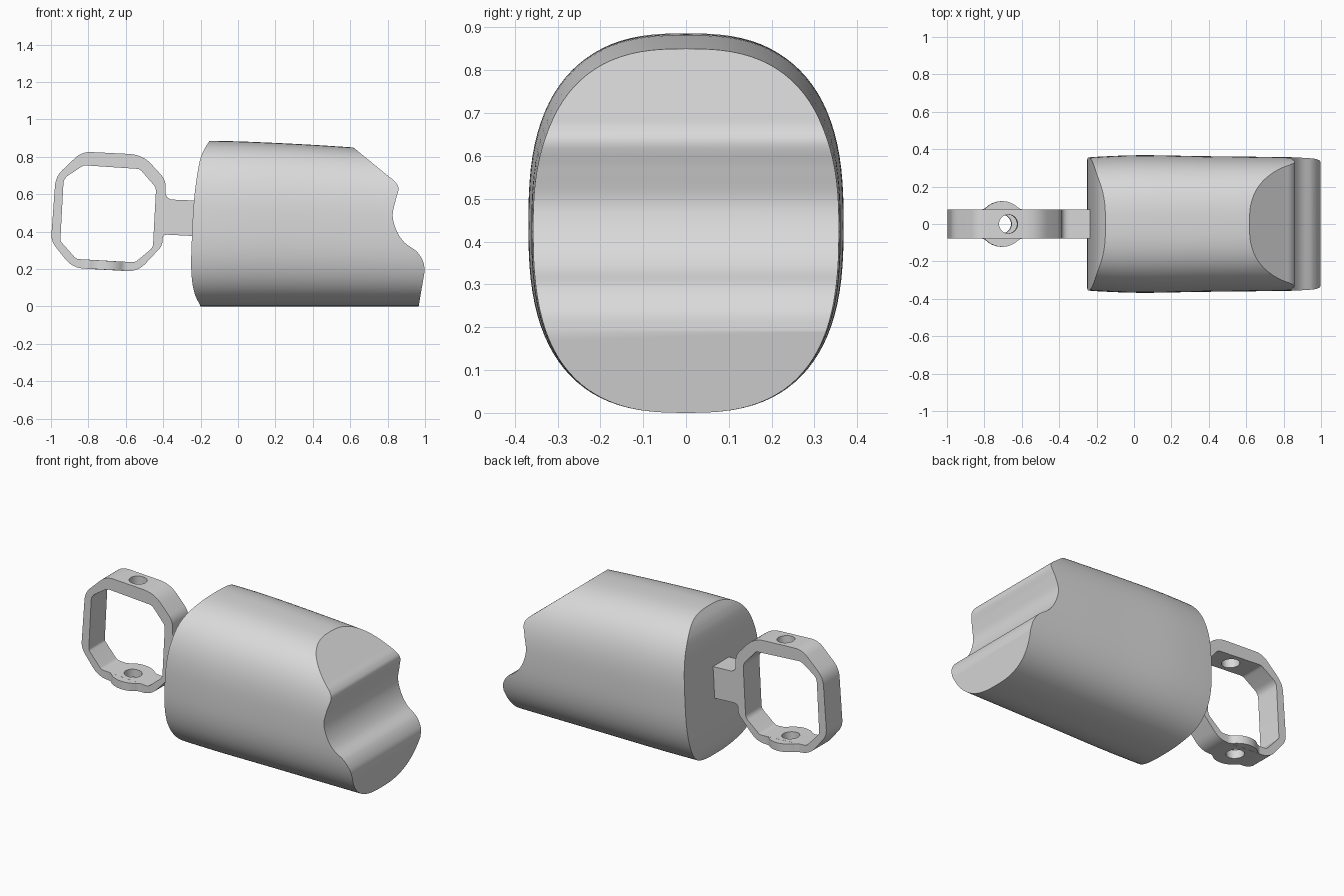
import bpy, bmesh
from math import sin, cos, pi, radians, atan2, copysign
from mathutils import Matrix, Vector

if "Cube" in bpy.data.objects:
    bpy.data.objects.remove(bpy.data.objects["Cube"], do_unlink=True)

grey = bpy.data.materials.new("plain grey")
grey.use_nodes = True
grey.diffuse_color = (0.7, 0.7, 0.7, 1)
grey.node_tree.nodes["Principled BSDF"].inputs["Base Color"].default_value = (0.7, 0.7, 0.7, 1)

SIDE = Matrix.Rotation(radians(90), 4, 'X')  # profile plane XY becomes XZ


def make_object(name, bm):
    bmesh.ops.recalc_face_normals(bm, faces=bm.faces)
    mesh = bpy.data.meshes.new(name)
    bm.to_mesh(mesh)
    bm.free()
    mesh.materials.append(grey)
    obj = bpy.data.objects.new(name, mesh)
    bpy.context.collection.objects.link(obj)
    return obj


def prism(name, outline, half, matrix):
    """Extrude a flat outline by half to both sides, then place it."""
    bm = bmesh.new()
    face = bm.faces.new([bm.verts.new((p[0], p[1], -half)) for p in outline])
    new = bmesh.ops.extrude_face_region(bm, geom=[face])["geom"]
    bmesh.ops.translate(bm, vec=(0, 0, 2 * half),
                        verts=[v for v in new if isinstance(v, bmesh.types.BMVert)])
    bm.transform(matrix)
    return make_object(name, bm)


def combine(obj, tool, operation):
    mod = obj.modifiers.new(operation, 'BOOLEAN')
    mod.object, mod.operation, mod.solver = tool, operation, 'EXACT'
    bpy.context.view_layer.update()
    bpy.context.view_layer.objects.active = obj
    bpy.ops.object.modifier_apply(modifier=mod.name)
    bpy.data.objects.remove(tool, do_unlink=True)


def smooth(obj, angle):
    obj.data.shade_smooth()
    obj.data.set_sharp_from_angle(angle=radians(angle))


def rounded(corners, steps=6):
    """Round each corner (x, z, cut length) with a small curve."""
    out = []
    for i, (x, z, cut) in enumerate(corners):
        p = Vector((x, z))
        if cut == 0:
            out.append(p)
            continue
        a = Vector(corners[i - 1][:2]) - p
        b = Vector(corners[(i + 1) % len(corners)][:2]) - p
        a, b = a.normalized() * cut, b.normalized() * cut
        for k in range(steps + 1):
            t = k / steps
            out.append(p + a * (1 - t) ** 2 + b * t ** 2)
    return out


def spline(points, steps=6):
    """Smooth curve through the points."""
    pts = [Vector(p) for p in points]
    pts = [2 * pts[0] - pts[1]] + pts + [2 * pts[-1] - pts[-2]]
    out = []
    for a, b, c, d in zip(pts, pts[1:], pts[2:], pts[3:]):
        for k in range(steps):
            t = k / steps
            out.append(0.5 * (2 * b + (c - a) * t + (2 * a - 5 * b + 4 * c - d) * t * t
                              + (3 * b - a - 3 * c + d) * t ** 3))
    return out + [pts[-2]]


# Body: soft squircle sections lofted along x (x, half width, top height)
stations = spline([(-0.3, 0.352, 0.888), (-0.15, 0.362, 0.886), (0.05, 0.368, 0.881),
                   (0.35, 0.363, 0.867), (0.62, 0.360, 0.850), (1.05, 0.354, 0.82)], 4)
bm = bmesh.new()
COUNT, POWER = 96, 2 / 2.65
rings = []
for x, wide, top in stations:
    ring = []
    for k in range(COUNT):
        c, s = cos(2 * pi * k / COUNT), sin(2 * pi * k / COUNT)
        ring.append(bm.verts.new((x, wide * copysign(abs(c) ** POWER, c),
                                  top / 2 * (1 + copysign(abs(s) ** POWER, s)))))
    rings.append(ring)
for r, q in zip(rings, rings[1:]):
    for k in range(COUNT):
        j = (k + 1) % COUNT
        bm.faces.new((r[k], r[j], q[j], q[k]))
bm.faces.new(rings[0])
bm.faces.new(rings[-1])
body = make_object("body", bm)

# Side silhouette: bowed rear face, sloped and scooped front end
rear = spline([(-0.2, 0), (-0.235, 0.08), (-0.25, 0.2), (-0.246, 0.38),
               (-0.235, 0.57), (-0.212, 0.74), (-0.19, 0.82), (-0.15, 0.89)])
nose = spline([(0.80, 0.70), (0.84, 0.667), (0.858, 0.63), (0.842, 0.565), (0.827, 0.485),
               (0.848, 0.405), (0.89, 0.342), (0.955, 0.294), (0.99, 0.24), (0.998, 0.19)])
outline = ([(-0.203, -0.05)] + rear + [(-0.12, 0.95), (0.495, 0.95), (0.617, 0.85)]
           + nose + [(0.966, 0), (0.958, -0.05)])
combine(body, prism("silhouette", outline, 0.6, SIDE), 'INTERSECT')
smooth(body, 25)

# Handle: eight-sided loop with a short tab into the body
loop = rounded([(-1.0, 0.35, 0.04), (-0.975, 0.695, 0.05), (-0.835, 0.828, 0.05),
                (-0.51, 0.812, 0.07), (-0.385, 0.675, 0.04), (-0.39, 0.573, 0.045),
                (-0.2, 0.565, 0), (-0.2, 0.375, 0), (-0.402, 0.385, 0.025),
                (-0.405, 0.325, 0.025), (-0.535, 0.186, 0.06), (-0.885, 0.206, 0.06)])
opening = rounded([(-0.95, 0.35, 0.01), (-0.932, 0.685, 0.03), (-0.825, 0.755, 0.015),
                   (-0.525, 0.735, 0.015), (-0.438, 0.635, 0.02), (-0.455, 0.315, 0.02),
                   (-0.55, 0.236, 0.015), (-0.865, 0.254, 0.015)])
HALF = 0.077
handle = prism("handle", loop, HALF, SIDE)
combine(handle, prism("opening", opening, 0.3, SIDE), 'DIFFERENCE')

# Round boss on the lower bar, blended into the bar edges
R, F = 0.122, 0.05
reach = ((R + F) ** 2 - (HALF + F) ** 2) ** 0.5
lean = atan2(HALF + F, reach)
quarter = [(reach - F * sin(t), HALF + F - F * cos(t))
           for t in [k / 6 * (pi / 2 - lean) for k in range(7)]]
arc = [(R * cos(t), R * sin(t)) for t in [lean + (pi / 2 - lean) * k / 10 for k in range(1, 11)]]
upper = quarter + arc
upper += [(-x, y) for x, y in reversed(upper[:-1])]
boss_shape = upper + [(x, -y) for x, y in reversed(upper)]
tilt = Matrix.Rotation(radians(3.3), 4, 'Y')
boss = prism("boss", boss_shape, 0.024, Matrix.Translation((-0.706, 0, 0.2205)) @ tilt)
combine(handle, boss, 'UNION')

# Pin hole through both bars
circle = [(0.05 * cos(2 * pi * k / 40), 0.05 * sin(2 * pi * k / 40)) for k in range(40)]
pin_hole = prism("pin_hole", circle, 0.6, Matrix.Translation((-0.69, 0, 0.5)) @ tilt)
combine(handle, pin_hole, 'DIFFERENCE')
smooth(handle, 25)
